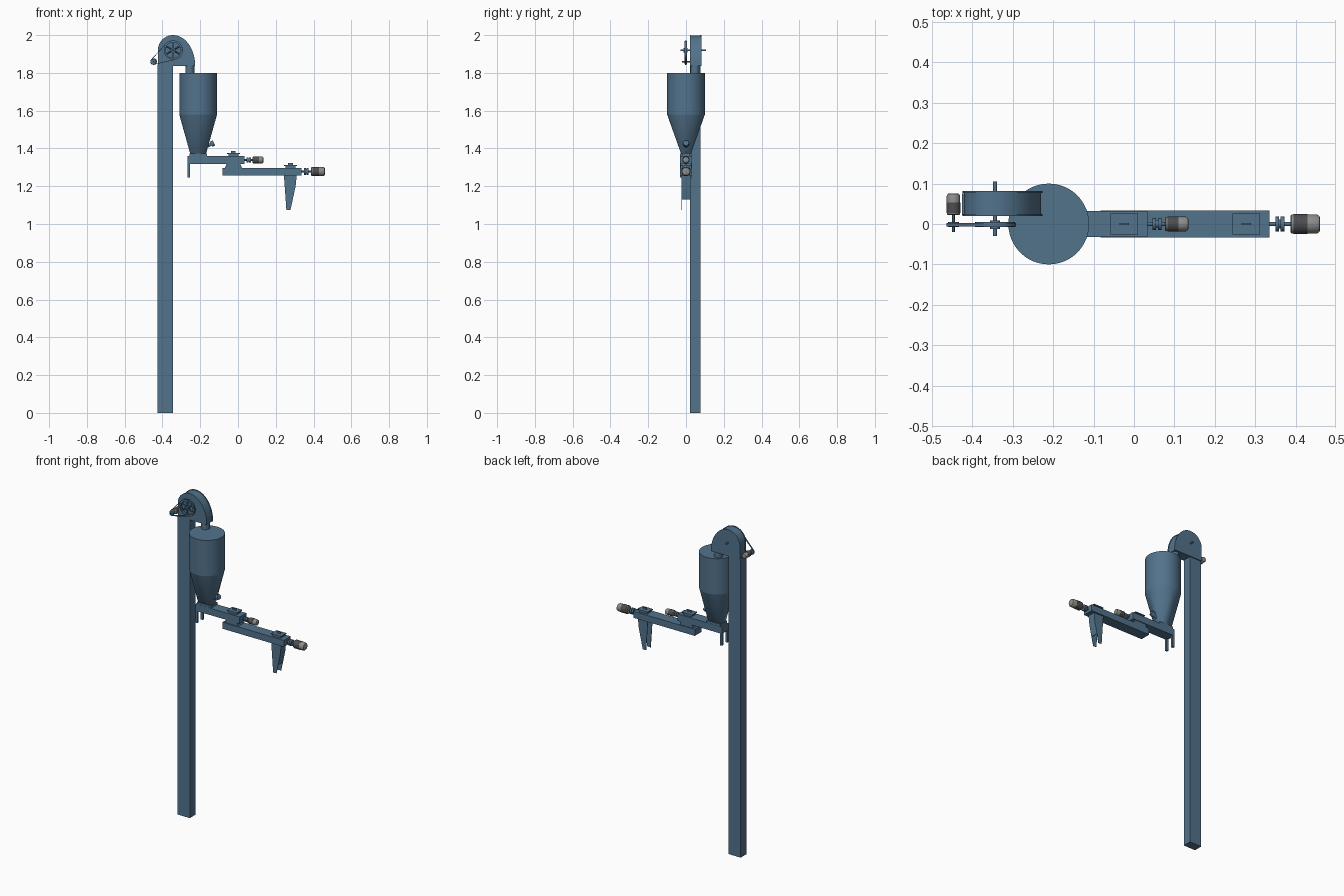
import bpy, bmesh, math
from mathutils import Vector

if "Cube" in bpy.data.objects:
    bpy.data.objects.remove(bpy.data.objects["Cube"])


def mat(name, col):
    m = bpy.data.materials.new(name)
    m.diffuse_color = (*col, 1)
    m.use_nodes = True
    m.node_tree.nodes["Principled BSDF"].inputs["Base Color"].default_value = m.diffuse_color
    return m


BLUE = mat("steel blue", (0.085, 0.17, 0.26))
DARK = mat("motor dark grey", (0.075, 0.075, 0.08))
GREY = mat("motor light grey", (0.27, 0.27, 0.26))


def finish(name, bm, mats=(BLUE,)):
    bmesh.ops.recalc_face_normals(bm, faces=bm.faces)
    me = bpy.data.meshes.new(name)
    bm.to_mesh(me)
    bm.free()
    for m in mats:
        me.materials.append(m)
    ob = bpy.data.objects.new(name, me)
    bpy.context.collection.objects.link(ob)
    return ob


def box(name, x0, x1, y0, y1, z0, z1):
    bm = bmesh.new()
    bmesh.ops.create_cube(bm, size=1)
    for v in bm.verts:
        v.co = ((x0 + x1) / 2 + v.co.x * (x1 - x0),
                (y0 + y1) / 2 + v.co.y * (y1 - y0),
                (z0 + z1) / 2 + v.co.z * (z1 - z0))
    return finish(name, bm)


def plate(name, pts, y0, y1):
    """Outline in x/z extruded along y."""
    bm = bmesh.new()
    f = bm.faces.new([bm.verts.new((x, y0, z)) for x, z in pts])
    r = bmesh.ops.extrude_face_region(bm, geom=[f])
    bmesh.ops.translate(bm, vec=(0, y1 - y0, 0),
                        verts=[g for g in r["geom"] if isinstance(g, bmesh.types.BMVert)])
    return finish(name, bm)


def lathe(name, origin, axis, prof, mats=(BLUE,), idx=None, n=32, closed=False):
    """Revolve (distance, radius) pairs round an axis."""
    bm = bmesh.new()
    q = Vector(axis).normalized().to_track_quat('Z', 'Y')
    rings = []
    for t, r in prof:
        rings.append([bm.verts.new(Vector(origin) + q @ Vector(
            (r * math.cos(2 * math.pi * i / n), r * math.sin(2 * math.pi * i / n), t)))
            for i in range(n)])
    pairs = list(zip(rings, rings[1:])) + ([(rings[-1], rings[0])] if closed else [])
    for k, (a, b) in enumerate(pairs):
        for i in range(n):
            j = (i + 1) % n
            f = bm.faces.new((a[i], a[j], b[j], b[i]))
            f.material_index = idx[k] if idx else 0
    if not closed:
        bm.faces.new(rings[0]).material_index = idx[0] if idx else 0
        bm.faces.new(rings[-1]).material_index = idx[-1] if idx else 0
    return finish(name, bm, mats)


def rod(name, origin, axis, length, r, n=24):
    return lathe(name, origin, axis, [(0, r), (length, r)], n=n)


def motor(name, origin, axis, L, r):
    prof = [(0, r * .8), (.04 * L, r * .94), (.1 * L, r * .94), (.1 * L, r), (.58 * L, r),
            (.58 * L, r * .95), (.88 * L, r * .95), (.97 * L, r * .8), (L, r * .6)]
    return lathe(name, origin, axis, prof, (DARK, GREY), [1, 1, 0, 0, 0, 1, 1, 1])


# elevator leg and rounded head
box("elevator_leg", -.426, -.344, .022, .076, 0, 1.845)


def head_outline(g):
    pts = [(-.424 - g, 1.837)]
    pts += [(-.344 - (.08 + g) * math.cos(a), 1.92 + (.08 + g) * math.sin(a))
            for a in [math.pi / 2 * i / 12 for i in range(13)]]
    pts += [(-.344 + (.117 + g) * math.sin(a), 1.84 + (.16 + g) * math.cos(a))
            for a in [math.pi / 2 * i / 14 for i in range(1, 15)]]
    return pts + [(-.227 + g, 1.837)]


plate("head_casing", head_outline(-.003), .024, .078)
plate("head_side_front", head_outline(0), .020, .025)
plate("head_side_back", head_outline(0), .077, .082)
rod("head_spout", (-.255, .048, 1.795), (0, 0, 1), .045, .024)

# spoked pulley, shaft, belt and drive motor
PX, PZ, MX, MZ = -.344, 1.92, -.447, 1.86
rod("head_shaft", (PX, -.03, PZ), (0, 1, 0), .135, .005, 16)
lathe("pulley_rim", (PX, -.008, PZ), (0, 1, 0),
      [(0, .049), (.013, .049), (.013, .041), (0, .041)], closed=True)
rod("pulley_hub", (PX, -.012, PZ), (0, 1, 0), .021, .012)
for k in range(6):
    a = math.radians(30 + 60 * k)
    rod(f"pulley_spoke_{k + 1}", (PX, -.0015, PZ), (math.cos(a), 0, math.sin(a)), .043, .0035, 8)
rod("motor_pulley", (MX, -.008, MZ), (0, 1, 0), .013, .014)
rod("motor_shaft", (MX, -.02, MZ), (0, 1, 0), .045, .004, 12)
motor("head_motor", (MX, .022, MZ), (0, 1, 0), .054, .0175)


def belt_loop(extra):
    base = math.atan2(MZ - PZ, MX - PX)
    half = math.acos((.049 - .014) / math.hypot(MX - PX, MZ - PZ))
    pts = []
    for cx, cz, r, a0, a1 in ((PX, PZ, .049, base + half, base + 2 * math.pi - half),
                              (MX, MZ, .014, base - half, base + half)):
        for i in range(17):
            a = a0 + (a1 - a0) * i / 16
            pts.append((cx + (r + extra) * math.cos(a), cz + (r + extra) * math.sin(a)))
    return pts


bm = bmesh.new()
loops = [[bm.verts.new((x, y, z)) for x, z in belt_loop(e)]
         for e, y in ((0, -.006), (.003, -.006), (.003, .003), (0, .003))]
for k in range(4):
    a, b = loops[k], loops[(k + 1) % 4]
    for i in range(len(a)):
        j = (i + 1) % len(a)
        bm.faces.new((a[i], a[j], b[j], b[i]))
finish("drive_belt", bm)

# hopper: round bin over a round-to-rectangle cone
HX = -.211
lathe("hopper_bin", (HX, 0, 1.58), (0, 0, 1), [(0, .1), (.22, .1)], n=48)
bm = bmesh.new()
N = 48
top = [bm.verts.new((HX + .1 * math.cos(2 * math.pi * i / N),
                     .1 * math.sin(2 * math.pi * i / N), 1.58)) for i in range(N)]
cor = [bm.verts.new((HX + sx * .042, sy * .026, 1.372))
       for sx, sy in ((1, 1), (-1, 1), (-1, -1), (1, -1))]
for k in range(4):
    for i in range(k * 12, k * 12 + 12):
        bm.faces.new((cor[k], top[i], top[(i + 1) % N]))
    bm.faces.new((top[k * 12], cor[k], cor[k - 1]))
bm.faces.new(top)
bm.faces.new(cor)
finish("hopper_cone", bm)
box("hopper_flange", -.257, -.163, -.031, .031, 1.358, 1.374)

# small probe on the cone
rod("probe_neck", (-.172, 0, 1.407), (.9, 0, .45), .045, .008)
rod("probe_head", (-.142, 0, 1.422), (.9, 0, .45), .016, .015)

# upper screw conveyor with support legs
box("upper_conveyor", -.267, .034, -.032, .032, 1.318, 1.36)
for s, side in ((-1, "front"), (1, "back")):
    box(f"support_leg_{side}", -.268, -.254, s * .026 - .006, s * .026 + .006, 1.245, 1.33)
# lower screw conveyor and the link between the two
box("lower_conveyor", -.083, .336, -.033, .033, 1.257, 1.297)
plate("transfer_spout", [(-.07, 1.295), (.022, 1.295), (.012, 1.32), (-.06, 1.32)], -.028, .028)

# inspection hatches with handles, couplings and motors
for nm, hx, zt, xe, zc, r, c, m0, L in (
        ("upper", -.024, 1.36, .034, 1.339, .019, .046, .077, .058),
        ("lower", .278, 1.297, .336, 1.278, .025, .35, .387, .074)):
    box(f"{nm}_hatch", hx - .027, hx + .027, -.021, .021, zt - .002, zt + .012)
    box(f"{nm}_hatch_lid", hx - .034, hx + .034, -.026, .026, zt + .011, zt + .016)
    box(f"{nm}_hatch_handle", hx - .012, hx + .012, -.002, .002, zt + .015, zt + .026)
    rod(f"{nm}_shaft", (xe - .005, 0, zc), (1, 0, 0), m0 - xe + .01, .005, 16)
    q = r * .75
    lathe(f"{nm}_coupling", (c, 0, zc), (1, 0, 0),
          [(0, q), (.009, q), (.009, q * .6), (.013, q * .6), (.013, q), (.022, q)])
    motor(f"{nm}_motor", (m0, 0, zc), (1, 0, 0), L, r)

# tapering discharge chute: two cheeks and a sloped wall
cheek = [(.243, 1.26), (.311, 1.26), (.305, 1.2), (.278, 1.075), (.256, 1.075)]
plate("chute_cheek_front", cheek, -.024, -.021)
plate("chute_cheek_back", cheek, .021, .024)
plate("chute_wall", [(.308, 1.26), (.311, 1.26), (.305, 1.2), (.29, 1.13), (.287, 1.13), (.302, 1.2)],
      -.024, .024)

# smooth round parts, keep edges sharp
bpy.ops.object.select_all(action='SELECT')
bpy.context.view_layer.objects.active = bpy.data.objects["hopper_bin"]
bpy.ops.object.shade_smooth_by_angle(angle=math.radians(30))
